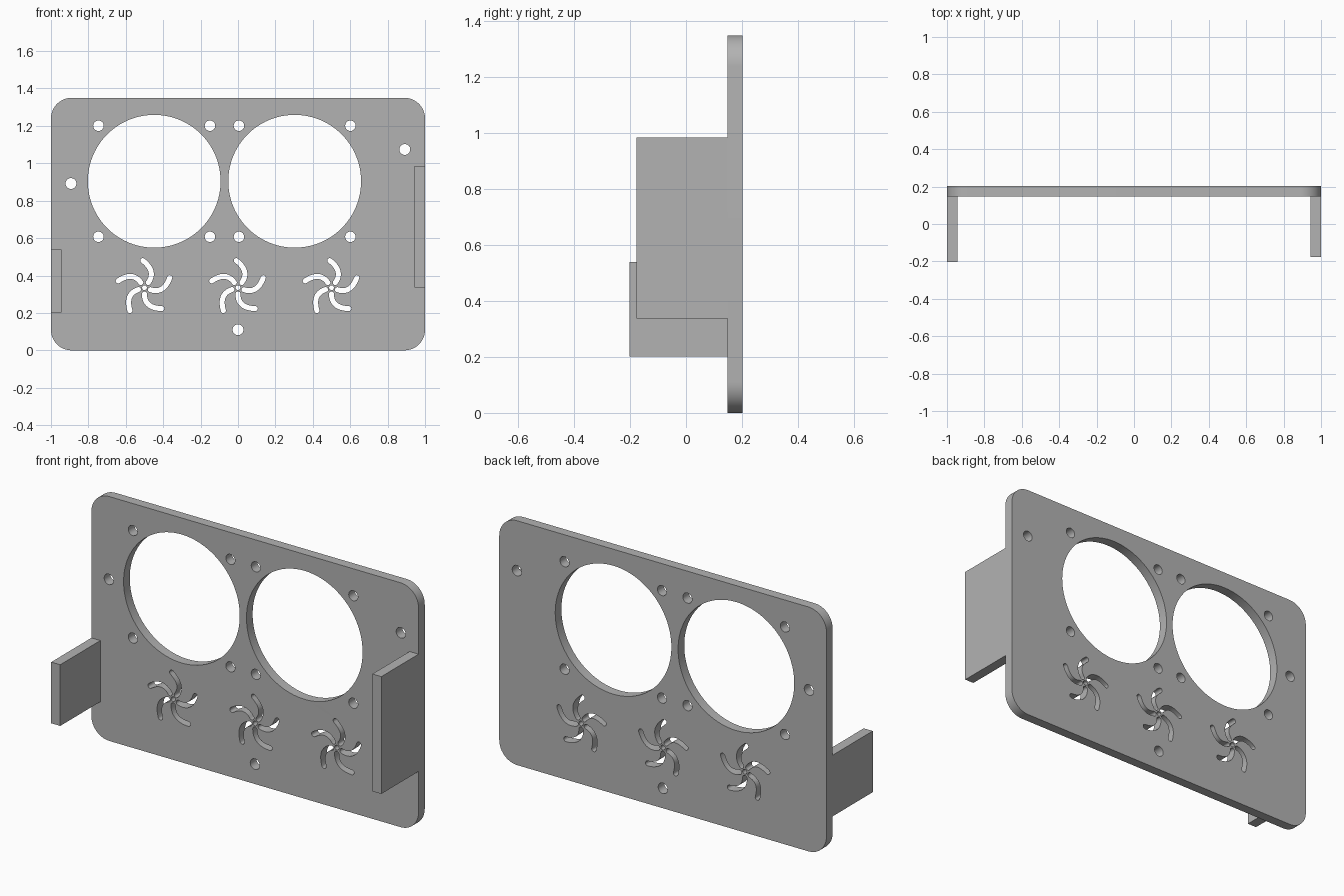
import bpy, bmesh, math
from mathutils import Vector, Matrix

cube = bpy.data.objects.get("Cube")
if cube:
    bpy.data.objects.remove(cube, do_unlink=True)

FRONT, BACK, HEIGHT = 0.148, 0.202, 1.35

grey = bpy.data.materials.new("light grey")
grey.use_nodes = True
grey.diffuse_color = (0.45, 0.45, 0.45, 1)
grey.node_tree.nodes["Principled BSDF"].inputs["Base Color"].default_value = grey.diffuse_color


def arc(cx, cz, r, start, end, n):
    return [Vector((cx + r * math.cos(a), cz + r * math.sin(a)))
            for a in (start + (end - start) * i / n for i in range(n + 1))]


def circle(cx, cz, r, n=32):
    return arc(cx, cz, r, 0, math.tau, n)[:-1]


def rounded_rect(w, h, r):
    pts = []
    for i, (sx, sz) in enumerate([(1, 1), (-1, 1), (-1, -1), (1, -1)]):
        pts += arc(sx * (w / 2 - r), h / 2 + sz * (h / 2 - r), r,
                   i * math.pi / 2, (i + 1) * math.pi / 2, 12)
    return pts


def curved_slot(a, b, c, half, n=12):
    """Round-ended slot along a circular-looking path through a, b, c."""
    a, b, c = Vector(a), Vector(b), Vector(c)
    ctrl = 2 * b - (a + c) / 2
    left, right = [], []
    for i in range(n + 1):
        t = i / n
        p = a * (1 - t) ** 2 + ctrl * 2 * t * (1 - t) + c * t * t
        d = ((ctrl - a) * (1 - t) + (c - ctrl) * t).normalized()
        side = Vector((-d.y, d.x)) * half
        left.append(p + side)
        right.append(p - side)
        if i == 0:
            start = math.atan2(side.y, side.x)
        end = math.atan2(-side.y, -side.x)
    tip = arc(c.x, c.y, half, end, end + math.pi, 8)[1:-1]
    root = arc(a.x, a.y, half, start, start + math.pi, 8)[1:-1]
    return right + tip + left[::-1] + root


# Plate outline and all its openings
loops = [rounded_rect(2, HEIGHT, 0.11)]
for cx in (-0.448, 0.303):
    loops.append(circle(cx, 0.904, 0.355, 96))
    for sx in (-1, 1):
        for sz in (-1, 1):
            loops.append(circle(cx + sx * 0.298, 0.904 + sz * 0.297, 0.028))
for x, z in ((-0.893, 0.892), (0.892, 1.074), (0, 0.11)):
    loops.append(circle(x, z, 0.029))

# Swirl vents: a centre hole with five curved slots
slot = curved_slot((0.02, 0.027), (0.035, 0.087), (-0.009, 0.145), 0.0135)
for cx in (-0.5, 0, 0.5):
    centre = Vector((cx, 0.335))
    loops.append(circle(cx, 0.335, 0.013, 20))
    for k in range(5):
        turn = Matrix.Rotation(k * math.tau / 5, 2)
        loops.append([centre + turn @ p for p in slot])

# Fill the outline as a flat curve with thickness, then turn it into a mesh
curve = bpy.data.curves.new("plate_profile", "CURVE")
curve.dimensions = "2D"
curve.fill_mode = "BOTH"
curve.extrude = (BACK - FRONT) / 2
for pts in loops:
    spline = curve.splines.new("POLY")
    spline.points.add(len(pts) - 1)
    for sp, p in zip(spline.points, pts):
        sp.co = (p.x, p.y, 0, 1)
    spline.use_cyclic_u = True
profile = bpy.data.objects.new("plate_profile", curve)
bpy.context.collection.objects.link(profile)
graph = bpy.context.evaluated_depsgraph_get()
mesh = bpy.data.meshes.new_from_object(profile.evaluated_get(graph))
bpy.data.objects.remove(profile, do_unlink=True)

bm = bmesh.new()
bm.from_mesh(mesh)
bmesh.ops.remove_doubles(bm, verts=bm.verts, dist=0.0001)
bmesh.ops.rotate(bm, verts=bm.verts, matrix=Matrix.Rotation(math.pi / 2, 3, "X"))
bmesh.ops.translate(bm, verts=bm.verts, vec=(0, (FRONT + BACK) / 2, 0))
bmesh.ops.recalc_face_normals(bm, faces=bm.faces)
bm.to_mesh(mesh)
bm.free()
mesh.materials.clear()
mesh.materials.append(grey)
plate = bpy.data.objects.new("face_plate", mesh)
bpy.context.collection.objects.link(plate)
bpy.ops.object.select_all(action="DESELECT")
plate.select_set(True)
bpy.context.view_layer.objects.active = plate
bpy.ops.object.shade_smooth_by_angle(angle=math.radians(30))


def box(name, low, high):
    low, high = Vector(low), Vector(high)
    bpy.ops.mesh.primitive_cube_add(size=1, location=(low + high) / 2)
    ob = bpy.context.object
    ob.name = name
    ob.data.transform(Matrix.Diagonal((*(high - low), 1)))
    ob.data.materials.append(grey)


# Side tabs reaching forward from the plate
box("right_tab", (-1, -0.202, 0.202), (-0.945, FRONT, 0.54))
box("left_tab", (0.945, -0.177, 0.337), (1, FRONT, 0.985))
